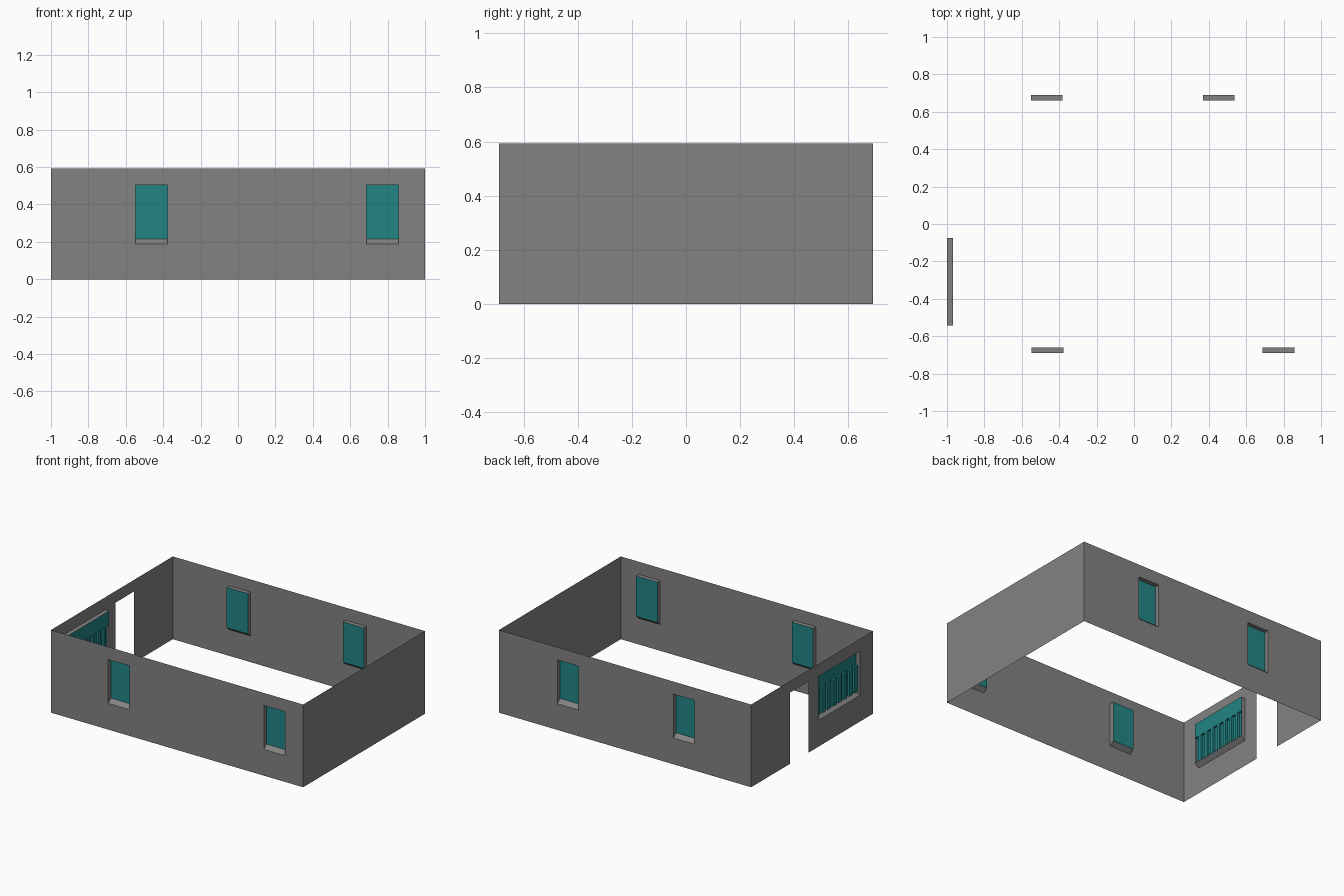
import bpy
from mathutils import Vector

if "Cube" in bpy.data.objects:
    bpy.data.objects.remove(bpy.data.objects["Cube"])

W, D, H = 1.0, 0.69, 0.593      # half length, half width, wall height
DEPTH = 0.031                   # window recess
Z0, Z1, SILL = 0.188, 0.503, 0.026


def material(name, rgb):
    m = bpy.data.materials.new(name)
    m.diffuse_color = (*rgb, 1)
    m.use_nodes = True
    m.node_tree.nodes["Principled BSDF"].inputs["Base Color"].default_value = m.diffuse_color
    return m


teal = material("teal_glass", (0.016, 0.235, 0.235))
grey = material("dark_grey_wall", (0.225, 0.225, 0.225))


def make(name, faces, mat):
    verts, index, polys = [], {}, []
    for face in faces:
        poly = []
        for p in face:
            key = tuple(round(c, 5) for c in p)
            if key not in index:
                index[key] = len(verts)
                verts.append(key)
            poly.append(index[key])
        polys.append(poly)
    me = bpy.data.meshes.new(name)
    me.from_pydata(verts, [], polys)
    me.materials.append(mat)
    ob = bpy.data.objects.new(name, me)
    bpy.context.collection.objects.link(ob)


def build_wall(name, centre, u, half, windows, doors=(), slats=0):
    """Single-sheet wall; u runs rightward seen from outside."""
    centre, u = Vector(centre), Vector(u)
    inward = Vector((0, 0, 1)).cross(u)

    def P(a, z, d=0.0):
        return centre + u * a + inward * d + Vector((0, 0, z))

    # wall sheet, leaving the openings out
    holes = [(a, b, Z0, Z1) for a, b in windows] + [(a, b, 0, 0.51) for a, b in doors]
    us = sorted({-half, half, *(v for h in holes for v in h[:2])})
    zs = sorted({0, H, *(v for h in holes for v in h[2:])})
    faces = []
    for a, b in zip(us, us[1:]):
        for c, d in zip(zs, zs[1:]):
            m, n = (a + b) / 2, (c + d) / 2
            if not any(h[0] < m < h[1] and h[2] < n < h[3] for h in holes):
                faces.append([P(a, c), P(b, c), P(b, d), P(a, d)])
    # jambs, head and sloping sill of each window
    for a, b in windows:
        ring = [(a, Z0), (a, Z1), (b, Z1), (b, Z0)]
        inner = [(a, Z0 + SILL), (a, Z1), (b, Z1), (b, Z0 + SILL)]
        for i in range(4):
            j = (i + 1) % 4
            faces.append([P(*ring[i]), P(*inner[i], DEPTH), P(*inner[j], DEPTH), P(*ring[j])])
    make(name + "_wall", faces, grey)

    # panes; the slatted one has a corrugated lower part
    for k, (a, b) in enumerate(windows):
        zb, zm = Z0 + SILL, (0.40 if slats else Z0 + SILL)
        pane = [[P(a, zm, DEPTH), P(b, zm, DEPTH), P(b, Z1, DEPTH), P(a, Z1, DEPTH)]]
        gap = (b - a) / (slats * 2.5 - 1) if slats else 0
        l = a
        for i in range(2 * slats - 1):
            ridge = i % 2 == 0
            r = l + gap * (1.5 if ridge else 1)
            d = DEPTH - 0.016 if ridge else DEPTH
            pane.append([P(l, zb, d), P(r, zb, d), P(r, zm, d), P(l, zm, d)])
            if ridge:
                pane.append([P(l, zm, d), P(r, zm, d), P(r, zm, DEPTH), P(l, zm, DEPTH)])
                pane.append([P(l, zb, DEPTH), P(l, zb, d), P(l, zm, d), P(l, zm, DEPTH)])
                pane.append([P(r, zb, d), P(r, zb, DEPTH), P(r, zm, DEPTH), P(r, zm, d)])
            l = r
        make(f"{name}_window_pane_{k + 1}", pane, teal)


build_wall("front", (0, -D, 0), (1, 0, 0), W, [(-0.547, -0.378), (0.688, 0.857)])
build_wall("back", (0, D, 0), (-1, 0, 0), W, [(-0.537, -0.37), (0.383, 0.552)])
build_wall("right", (W, 0, 0), (0, 1, 0), D, [])
build_wall("left", (-W, 0, 0), (0, -1, 0), D, [(0.075, 0.542)], [(-0.247, -0.042)], slats=8)
